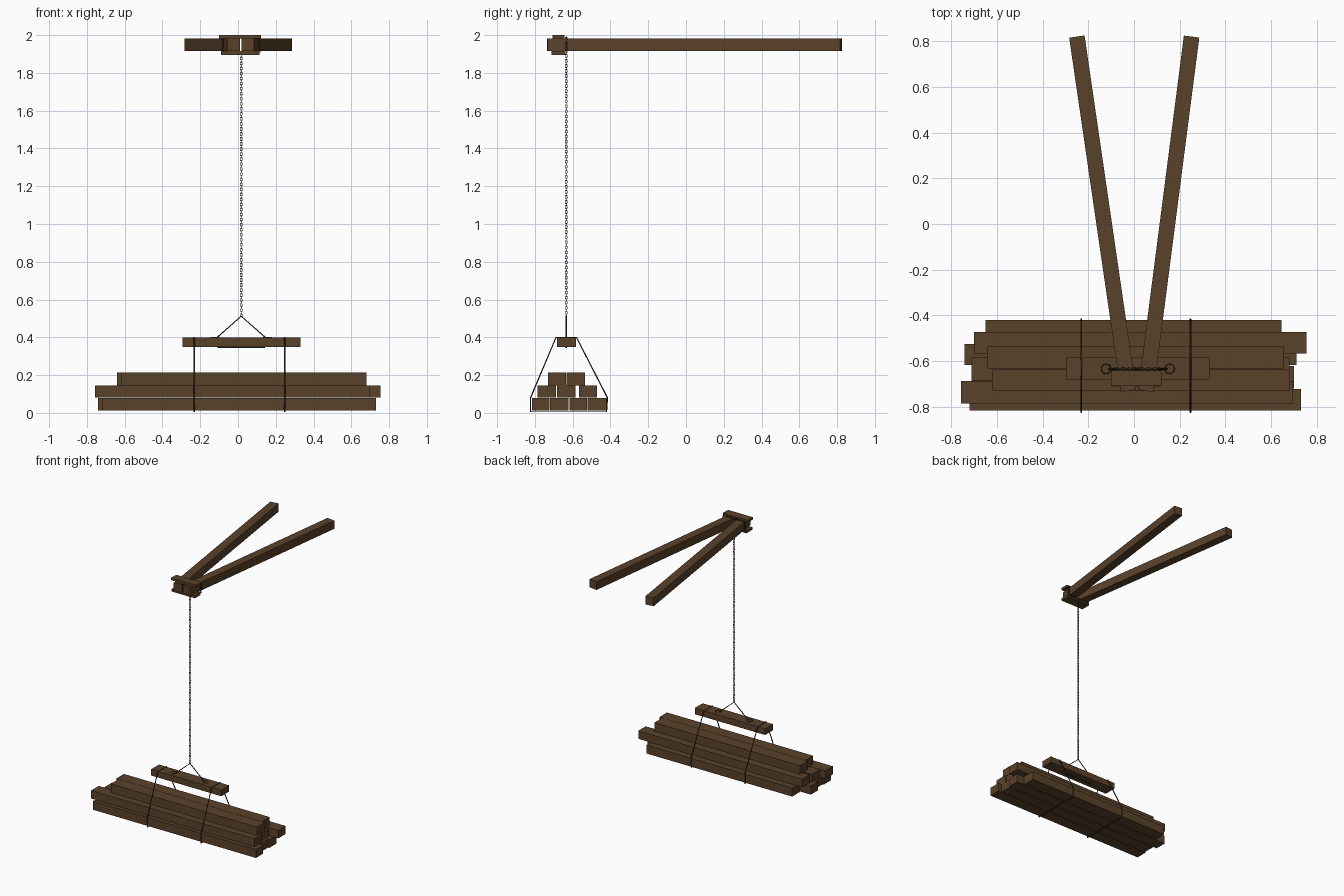
import bpy, math
from mathutils import Vector

if "Cube" in bpy.data.objects:
    bpy.data.objects.remove(bpy.data.objects["Cube"])


def material(name, rgb):
    m = bpy.data.materials.new(name)
    m.diffuse_color = (*rgb, 1)
    m.use_nodes = True
    m.node_tree.nodes["Principled BSDF"].inputs["Base Color"].default_value = m.diffuse_color
    return m


WOOD = material("dark_wood", (0.102, 0.054, 0.023))
IRON = material("dark_iron", (0.045, 0.036, 0.026))
ROPE = material("dark_rope", (0.045, 0.028, 0.014))


def box(name, x0, x1, y0, y1, z0, z1):
    bpy.ops.mesh.primitive_cube_add(size=1, location=((x0 + x1) / 2, (y0 + y1) / 2, (z0 + z1) / 2))
    o = bpy.context.object
    o.name = name
    o.scale = (x1 - x0, y1 - y0, z1 - z0)
    bpy.ops.object.transform_apply(location=False, rotation=False, scale=True)
    o.data.materials.append(WOOD)
    return o


def tubes(name, paths, radius, mat, closed=True):
    """Sweep a thin round section along each path, as one mesh."""
    cu = bpy.data.curves.new(name, 'CURVE')
    cu.dimensions = '3D'
    cu.bevel_depth = radius
    cu.bevel_resolution = 1
    cu.use_fill_caps = True
    for pts in paths:
        s = cu.splines.new('POLY')
        s.points.add(len(pts) - 1)
        for p, co in zip(s.points, pts):
            p.co = (*co, 1)
        s.use_cyclic_u = closed
        s.use_smooth = True
    cu.materials.append(mat)
    o = bpy.data.objects.new(name, cu)
    bpy.context.collection.objects.link(o)
    bpy.ops.object.select_all(action='DESELECT')
    o.select_set(True)
    bpy.context.view_layer.objects.active = o
    bpy.ops.object.convert(target='MESH')
    return o


def chain(a, b, pitch=0.0133):
    """Oval links from a to b, each turned 90 degrees from the last."""
    a, b = Vector(a), Vector(b)
    n = max(1, round((b - a).length / pitch))
    step = (b - a) / n
    along = step.normalized()
    u = Vector((0, 1, 0))
    v = along.cross(u)
    links = []
    for i in range(n):
        c = a + step * (i + 0.5)
        side = u if i % 2 else v
        link = []
        for k in range(10):
            t = math.tau * (k + 0.5) / 10
            shift = 0.003 if math.cos(t) > 0 else -0.003
            link.append(c + along * (shift + 0.0055 * math.cos(t)) + side * 0.0055 * math.sin(t))
        links.append(link)
    return links


# timber stack: x0, x1, y0, y1 per layer
layers = [
    (0.012, 0.08, [(-0.72, 0.73, -0.815, -0.722), (-0.71, 0.70, -0.719, -0.622),
                   (-0.742, 0.71, -0.618, -0.525), (-0.65, 0.645, -0.522, -0.42)]),
    (0.081, 0.145, [(-0.757, 0.695, -0.785, -0.688), (-0.71, 0.68, -0.684, -0.585),
                    (-0.70, 0.755, -0.567, -0.472)]),
    (0.146, 0.214, [(-0.62, 0.68, -0.73, -0.634), (-0.64, 0.655, -0.632, -0.535)]),
]
for z0, z1, row in layers:
    for r in row:
        box("stacked_timber", *r, z0, z1)

# spreader board
box("spreader_board", -0.295, 0.33, -0.682, -0.583, 0.35, 0.4)

# two converging crane beams
for start, end in (((-0.25, 0.82), (-0.024, -0.73)), ((0.252, 0.82), (0.052, -0.73))):
    s, e = Vector(start), Vector(end)
    d = e - s
    L = d.length
    o = box("crane_beam", -0.034, 0.034, -L / 2, L / 2, 1.916, 1.982)
    o.location.x, o.location.y = (s + e) / 2
    o.rotation_euler.z = math.atan2(d.y, d.x) + math.pi / 2

# plates clamping the beam tips
box("top_cleat", -0.1, 0.122, -0.708, -0.642, 1.982, 2.0)
box("bottom_cleat", -0.09, 0.115, -0.713, -0.638, 1.895, 1.916)

# hoisting chain and its loop around the beams
CX, CY = 0.017, -0.634
links = chain((CX, CY, 0.51), (CX, CY, 1.91))
corners = [(-0.08, 1.91), (0.112, 1.91), (0.112, 1.987), (-0.08, 1.987)]
for i in range(4):
    (xa, za), (xb, zb) = corners[i], corners[(i + 1) % 4]
    links += chain((xa, CY, za), (xb, CY, zb))
tubes("hoist_chain", links, 0.002, IRON)

# rope bridle through the spreader board, with rings around its holes
tubes("bridle_rope", [[(CX, CY, 0.512), (0.144, CY, 0.4), (0.14, CY, 0.346),
                       (-0.106, CY, 0.346), (-0.11, CY, 0.4)]], 0.004, ROPE)
rings = [[(x + 0.021 * math.cos(t * math.tau / 12), CY + 0.021 * math.sin(t * math.tau / 12), 0.4)
          for t in range(12)] for x in (-0.122, 0.156)]
tubes("hole_rings", rings, 0.0025, ROPE)

# slings around the stack and over the board
profile = [(-0.688, 0.4), (-0.823, 0.08), (-0.823, 0.006), (-0.42, 0.006),
           (-0.416, 0.08), (-0.58, 0.4)]
tubes("sling_ropes", [[(x, y, z) for y, z in profile] for x in (-0.231, 0.247)], 0.004, ROPE)
